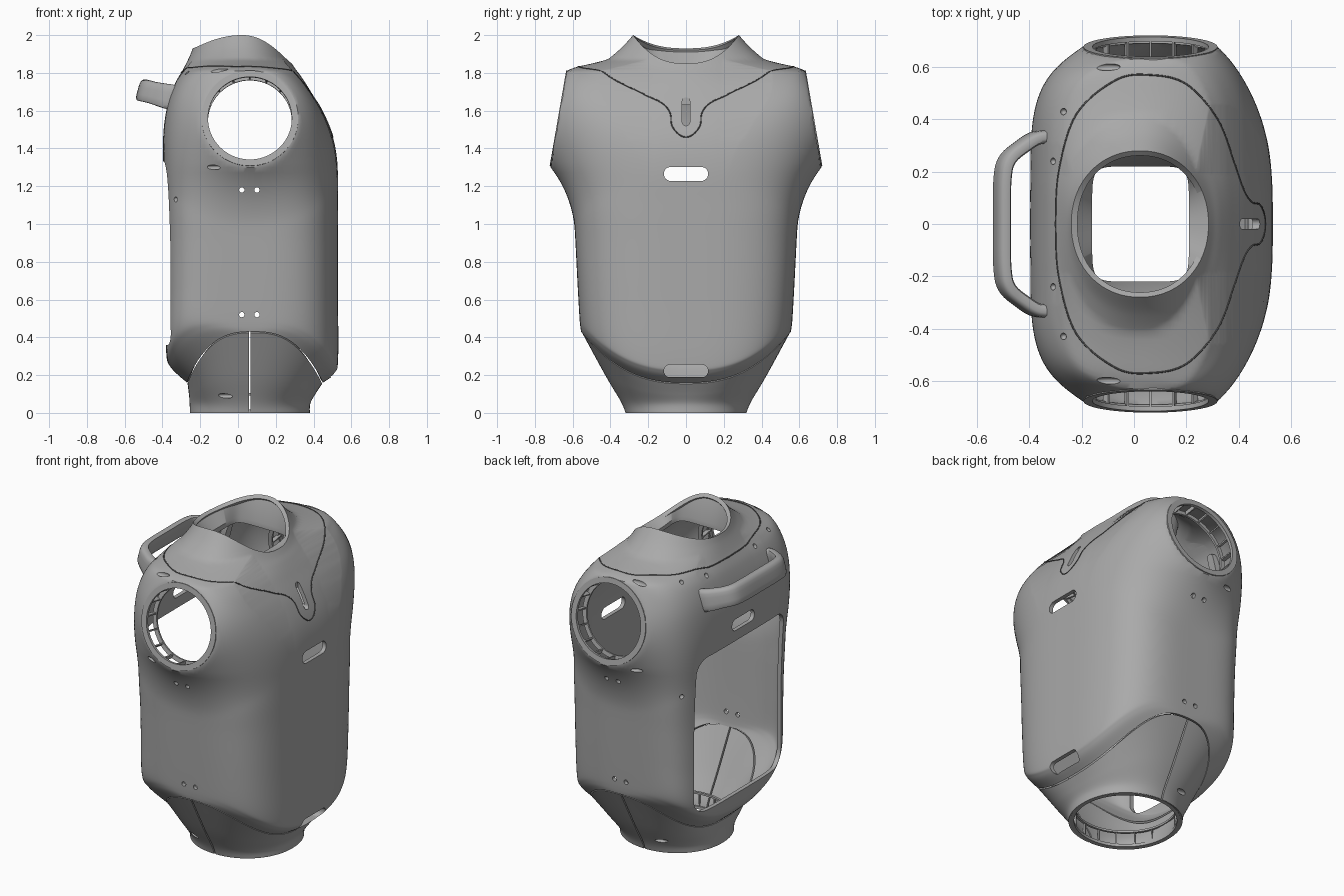
import bpy, bmesh, math
from math import sin, cos, pi, tau
from mathutils import Vector, Matrix
from mathutils.bvhtree import BVHTree

if "Cube" in bpy.data.objects:
    bpy.data.objects.remove(bpy.data.objects["Cube"])


def material(name, value):
    m = bpy.data.materials.new(name)
    m.use_nodes = True
    m.diffuse_color = (value, value, value, 1)
    bsdf = m.node_tree.nodes["Principled BSDF"]
    bsdf.inputs["Base Color"].default_value = (value, value, value, 1)
    bsdf.inputs["Roughness"].default_value = 0.6
    return m


GREY = material("shell grey", 0.4)
DARK = material("seam dark grey", 0.1)
SEGS = 192
AXIS = 0.063                      # x of the sockets and waist
SOCKET_Z, LIP, SLOPE = 1.56, 0.256, 0.173


def finish(name, bm, mat=GREY, angle=35):
    bmesh.ops.recalc_face_normals(bm, faces=bm.faces)
    mesh = bpy.data.meshes.new(name)
    bm.to_mesh(mesh)
    bm.free()
    ob = bpy.data.objects.new(name, mesh)
    bpy.context.collection.objects.link(ob)
    mesh.materials.append(mat)
    smooth(ob, angle)
    return ob


def smooth(ob, angle=35):
    bpy.ops.object.select_all(action='DESELECT')
    ob.select_set(True)
    bpy.context.view_layer.objects.active = ob
    bpy.ops.object.shade_smooth_by_angle(angle=math.radians(angle))


def spline(pts, steps):
    """Smooth curve through tuples of any length."""
    out = []
    for i in range(len(pts) - 1):
        a, b, c, d = pts[max(i - 1, 0)], pts[i], pts[i + 1], pts[min(i + 2, len(pts) - 1)]
        for k in range(steps):
            t = k / steps
            out.append(tuple(q + t / 2 * (r - p + t * (2 * p - 5 * q + 4 * r - s + t * (3 * (q - r) + s - p)))
                             for p, q, r, s in zip(a, b, c, d)))
    return out + [pts[-1]]


def section(row):
    """Squarish ring: x min, x max, y half width, front and back squareness, z at front, back, sides."""
    x0, x1, w, nf, nb, zf, zb, zs = row
    ring = []
    for i in range(SEGS):
        c, s = cos(tau * i / SEGS), sin(tau * i / SEGS)
        mid = min((x0 + x1) / 2, AXIS + 0.02)
        a, n, ze = (x1 - mid, nf, zf) if c > 0 else (mid - x0, nb, zb)
        r = (abs(c / a) ** n + abs(s / w) ** n) ** (-1 / n)
        u = abs(r * s / w) ** 2.5
        ring.append(Vector((mid + r * c, r * s, ze + (zs - ze) * u)))
    return ring


def flare(v):
    """Draw the shoulders out to the sloping socket lips."""
    d = math.hypot(v.x - AXIS, v.z - SOCKET_Z)
    w = max(0, 1 - max(0, d - LIP) / 0.33) ** 2
    w *= min(1, max(0, 1 - (v.z - 1.81) / 0.06))
    target = 0.72 - max(0, v.z - 1.3) * SLOPE
    if w > 0 and abs(v.y) > 0.2 and target > abs(v.y):
        v.y += math.copysign(w * (target - abs(v.y)), v.y)
    return v


def loft(rings, closed=True, caps=False):
    bm = bmesh.new()
    vs = [[bm.verts.new(p) for p in ring] for ring in rings]
    n = len(vs[0])
    for a, b in zip(vs, vs[1:]):
        for i in range(n):
            bm.faces.new((a[i], a[(i + 1) % n], b[(i + 1) % n], b[i]))
    if caps:
        bm.faces.new(vs[0][::-1])
        bm.faces.new(vs[-1])
    return bm


def pill(bm, centre, half_y, half_z, depth, radius):
    """Rounded slot cutter running along x."""
    pts = []
    for k, (sy, sz) in enumerate(((1, 1), (-1, 1), (-1, -1), (1, -1))):
        for j in range(9):
            t = (k + j / 8) * pi / 2
            pts.append((sy * (half_y - radius) + radius * cos(t), sz * (half_z - radius) + radius * sin(t)))
    ends = [[bm.verts.new((centre[0] + e * depth, centre[1] + y, centre[2] + z)) for y, z in pts] for e in (-1, 1)]
    n = len(pts)
    for i in range(n):
        bm.faces.new((ends[0][i], ends[0][(i + 1) % n], ends[1][(i + 1) % n], ends[1][i]))
    bm.faces.new(ends[0][::-1])
    bm.faces.new(ends[1])


def cylinder_y(bm, x, z, r, length=2, segs=24):
    bmesh.ops.create_cone(bm, cap_ends=True, segments=segs, radius1=r, radius2=r, depth=length,
                          matrix=Matrix.Translation((x, 0, z)) @ Matrix.Rotation(pi / 2, 4, 'X'))


def dimple(bm, p, size):
    bmesh.ops.create_uvsphere(bm, u_segments=20, v_segments=10, radius=1,
                              matrix=Matrix.Translation(p) @ Matrix.Diagonal((*size, 1)))


def cut(ob, bm):
    """Thicken a skin inwards, then cut openings."""
    tool = finish("cutter", bm)
    tool.hide_render = True
    s = ob.modifiers.new("thickness", 'SOLIDIFY')
    s.thickness, s.offset = 0.025, -1
    b = ob.modifiers.new("openings", 'BOOLEAN')
    b.operation, b.solver, b.object = 'DIFFERENCE', 'EXACT', tool
    bpy.context.view_layer.objects.active = ob
    for m in ("thickness", "openings"):
        bpy.ops.object.modifier_apply(modifier=m)
    bpy.data.objects.remove(tool)
    smooth(ob)


def outward(bm):
    bmesh.ops.recalc_face_normals(bm, faces=bm.faces)
    return BVHTree.FromBMesh(bm)


# Torso shell
body_rows = [
    (-.27, .45, .555, 2.6, 2.8, .16, .16, .43),
    (-.355, .515, .56, 2.9, 4, .21, .24, .46),
    (-.38, .53, .565, 3.1, 5, .28, .32, .52),
    (-.38, .53, .575, 3.2, 5, .6, .6, .7),
    (-.38, .53, .585, 3.2, 5, .9, .9, .9),
    (-.385, .53, .595, 3.2, 5, 1.1, 1.1, 1.1),
    (-.395, .528, .59, 3.1, 5, 1.3, 1.3, 1.3),
    (-.395, .505, .575, 2.9, 4.5, 1.45, 1.48, 1.5),
    (-.375, .45, .565, 2.7, 4, 1.59, 1.62, 1.69),
    (-.335, .38, .545, 2.4, 3.2, 1.71, 1.74, 1.81),
    (-.29, .335, .44, 2.2, 2.6, 1.78, 1.82, 1.855),
    (-.255, .305, .35, 2.1, 2.2, 1.82, 1.89, 1.925),
    (-.24, .285, .28, 2.1, 2.1, 1.85, 1.93, 2.0)]
bm = loft([[flare(v) for v in section(r)] for r in spline(body_rows, 7)])
skin = outward(bm)
body = finish("torso_shell", bm)


def drop(x, y):
    return skin.ray_cast(Vector((x, y, 3)), Vector((0, 0, -1)))[0]


def from_side(tree, x, z, s):
    return tree.ray_cast(Vector((x, 2 * s, z)), Vector((0, -s, 0)))[0]


holes = bmesh.new()
cylinder_y(holes, AXIS, SOCKET_Z, 0.238, segs=64)
for z in (0.52, 1.18):
    for x in (0.02, 0.1):
        cylinder_y(holes, x, z, 0.014)
pill(holes, (-.4, 0, .845), .43, .485, .2, .09)       # rear access opening
pill(holes, (-.4, 0, 1.43), .11, .035, .1, .034)      # rear slot
pill(holes, (.5, 0, 1.265), .117, .037, .15, .036)    # chest slot
pill(holes, (.5, 0, .222), .117, .033, .15, .032)     # lower slot
pill(holes, (.5, 0, 1.595), .02, .075, .1, .019)      # collar tab slot
for s in (1, -1):
    dimple(holes, from_side(skin, -.13, 1.3, s), (.05, .018, .013))
    dimple(holes, from_side(skin, -.33, 1.13, s), (.014, .014, .014))
    dimple(holes, drop(-.1, .6 * s), (.05, .014, .018))
    for x, y in ((-.27, .43), (-.31, .24)):
        dimple(holes, drop(x, y * s), (.013, .013, .018))
cut(body, holes)

# Neck opening with sloping inner faces
neck = loft([section(body_rows[-1]), section((-.16, .21, .22, 7, 7, 1.825, 1.85, 1.85)),
             section((-.16, .21, .22, 7, 7, 1.80, 1.82, 1.82))])
finish("neck_lip", neck)

# Waist cuff, split at the middle
waist_rows = [
    (-.255, .38, .32, 2.1, 2.1, 0, 0, 0),
    (-.256, .383, .345, 2.1, 2.1, .05, .05, .06),
    (-.26, .41, .425, 2.3, 2.4, .1, .1, .195),
    (-.267, .445, .55, 2.6, 2.8, .154, .154, .424)]
bm = loft([section(r) for r in spline(waist_rows, 8)])
waist_skin = outward(bm)
waist = finish("waist_cuff", bm)
gap = bmesh.new()
bmesh.ops.create_cube(gap, size=1, matrix=Matrix.Translation((AXIS, 0, .2)) @ Matrix.Diagonal((.009, 2, .6, 1)))
for s in (1, -1):
    dimple(gap, from_side(waist_skin, -.07, .09, s), (.055, .018, .013))
cut(waist, gap)


def ribbed_ring(name, place, inner, outer, depth, ribs):
    """Flat lip, a second ring behind it and ribs between them."""
    bm = bmesh.new()
    for z0, z1, r1 in ((0.003, -0.015, outer), (-depth, -depth - 0.012, outer - 0.008)):
        prof = ((inner, z0), (r1, z0), (r1, z1), (inner, z1))
        vs = [[bm.verts.new((r * cos(tau * i / 72), r * sin(tau * i / 72), z)) for r, z in prof] for i in range(72)]
        for i in range(72):
            for k in range(4):
                a, b = vs[i], vs[(i + 1) % 72]
                bm.faces.new((a[k], b[k], b[(k + 1) % 4], a[(k + 1) % 4]))
    for i in range(ribs):
        m = (Matrix.Rotation(tau * i / ribs, 4, 'Z') @ Matrix.Translation(((inner + outer) / 2, 0, -depth / 2))
             @ Matrix.Diagonal((outer - inner - 0.008, 0.008, depth, 1)))
        bmesh.ops.create_cube(bm, size=1, matrix=m)
    bmesh.ops.transform(bm, matrix=place, verts=bm.verts)
    finish(name, bm)


# Arm sockets and waist ring
for side, s in (("left", 1), ("right", -1)):
    normal = Vector((0, s, SLOPE)).normalized()
    spot = Vector((AXIS, s * (0.72 - (SOCKET_Z - 1.3) * SLOPE), SOCKET_Z))
    ribbed_ring("arm_socket_" + ("back" if s > 0 else "front"),
                Matrix.Translation(spot) @ normal.to_track_quat('Z', 'Y').to_matrix().to_4x4(), 0.222, LIP, 0.1, 16)
ribbed_ring("waist_ring", Matrix.Translation((AXIS, 0, .003)) @ Matrix.Rotation(pi, 4, 'X'), 0.292, 0.315, 0.09, 18)

# Carry handle: a rounded band swept between the two mounts
half = [(-.3, .33), (-.37, .33), (-.43, .295), (-.485, .245), (-.503, .17), (-.505, 0)]
path = spline(half + [(x, -y) for x, y in half[-2::-1]], 6)
up = Vector((.27, 0, 1)).normalized()
rings = []
for i, (x, y) in enumerate(path):
    a, b = path[max(i - 1, 0)], path[min(i + 1, len(path) - 1)]
    side = Vector((b[1] - a[1], a[0] - b[0], 0)).normalized()
    tall = 0.058 + 0.1 * max(0, x + .45)
    mid = Vector((x, y, 1.665 - .25 * (x + .33)))
    ring = []
    for k in range(20):
        c, s = cos(tau * k / 20), sin(tau * k / 20)
        r = (abs(c) ** 4 + abs(s) ** 4) ** -.25
        ring.append(mid + side * (.026 * r * c) + up * (tall * r * s))
    rings.append(ring)
finish("carry_handle", loft(rings, caps=True), angle=50)

# Collar seam with its front tab
half = [(-.3, 0), (-.288, .2), (-.22, .42), (-.07, .55), (.06, .57), (.2, .535), (.32, .4), (.385, .23),
        (.42, .13), (.45, .085), (.48, .075), (.497, .04), (.502, 0)]
loop = spline(half + [(x, -y) for x, y in half[-2::-1]], 8)[:-1]
pts = [p for p in (drop(x, y) for x, y in loop) if p]
seam = bpy.data.curves.new("collar_seam", 'CURVE')
seam.dimensions, seam.bevel_depth, seam.bevel_resolution = '3D', 0.0035, 1
line = seam.splines.new('POLY')
line.points.add(len(pts) - 1)
line.use_cyclic_u = True
for point, p in zip(line.points, pts):
    point.co = (*p, 1)
seam.materials.append(DARK)
bpy.context.collection.objects.link(bpy.data.objects.new("collar_seam", seam))
